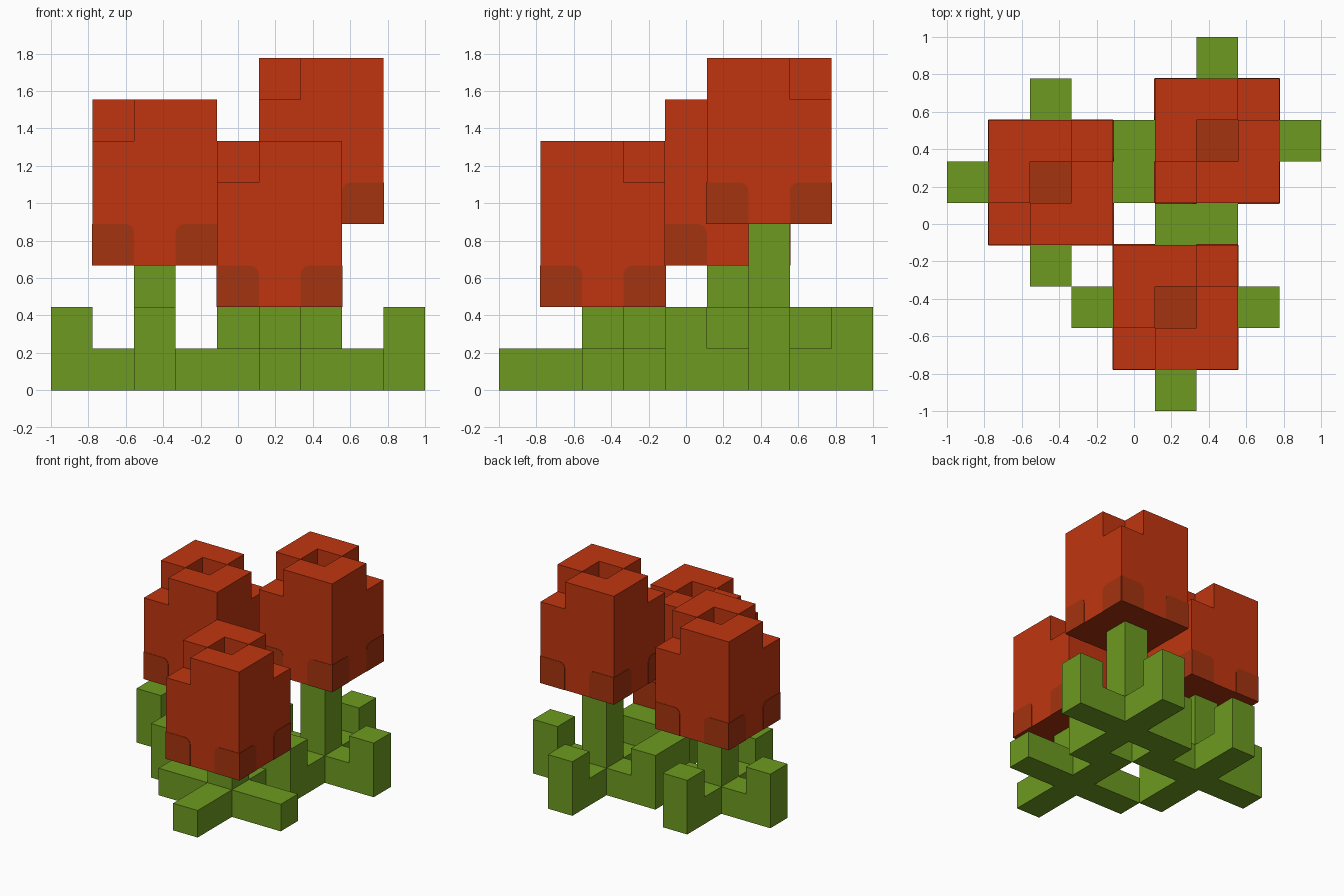
import bpy, bmesh, math
from mathutils import Vector, Matrix

cube = bpy.data.objects.get("Cube")
if cube:
    bpy.data.objects.remove(cube, do_unlink=True)

U = 2 / 9  # edge of one block


def material(name, rgb):
    m = bpy.data.materials.new(name)
    m.use_nodes = True
    m.diffuse_color = (*rgb, 1)
    bsdf = next(n for n in m.node_tree.nodes if n.type == 'BSDF_PRINCIPLED')
    bsdf.inputs["Base Color"].default_value = (*rgb, 1)
    return m


RED = material("petal red", (0.527, 0.036, 0.005))
DARK = material("dark petal red", (0.376, 0.033, 0.005))
GREEN = material("leaf green", (0.153, 0.323, 0.0144))


def make_object(name, bm, mats):
    mesh = bpy.data.meshes.new(name)
    bm.to_mesh(mesh)
    bm.free()
    for m in mats:
        mesh.materials.append(m)
    ob = bpy.data.objects.new(name, mesh)
    bpy.context.collection.objects.link(ob)
    return ob


def block_shell(cells):
    """Outer skin of a set of unit blocks, with flat areas merged."""
    bm = bmesh.new()
    verts = {}
    for c in cells:
        for axis in range(3):
            for side in (0, 1):
                n = list(c)
                n[axis] += 2 * side - 1
                if tuple(n) in cells:
                    continue
                ring = []
                for a, b in ((0, 0), (1, 0), (1, 1), (0, 1)):
                    p = list(c)
                    p[axis] += side
                    p[(axis + 1) % 3] += a
                    p[(axis + 2) % 3] += b
                    p = tuple(p)
                    if p not in verts:
                        verts[p] = bm.verts.new((p[0] * U - 1, p[1] * U - 1, p[2] * U))
                    ring.append(verts[p])
                bm.faces.new(ring if side else ring[::-1])
    bm.normal_update()
    bmesh.ops.dissolve_limit(bm, angle_limit=0.01, verts=bm.verts[:], edges=bm.edges[:])
    bm.normal_update()
    return bm


def leaves(name, cx, cy, raised):
    """Cross of four leaves; raised directions turn up at the tip."""
    cells = {(cx, cy, 0)}
    for dx, dy in ((1, 0), (-1, 0), (0, 1), (0, -1)):
        cells |= {(cx + dx * i, cy + dy * i, 0) for i in (1, 2)}
        if (dx, dy) in raised:
            cells.add((cx + dx * 2, cy + dy * 2, 1))
    make_object(name, block_shell(cells), [GREEN])


def bloom(name, cx, cy, base):
    """Cup of petals: hollow core, two opposite top corners cut away."""
    cells = {(cx + i, cy + j, base + k)
             for i in (-1, 0, 1) for j in (-1, 0, 1) for k in range(4)
             if not (i == j == 0 and k > 0) and not (k == 3 and i == j)}
    bm = block_shell(cells)
    for f in bm.faces:
        z = f.calc_center_median().z
        well = f.normal.z > 0.5 and abs(z - (base + 1) * U) < 0.01
        if well or f.normal.z < -0.5:
            f.material_index = 1
    make_object(name, bm, [RED, DARK])


def corner_patches(name, cx, cy, base):
    """Thin dark plates at the lower corners, rounded at the inner top."""
    bm = bmesh.new()
    r, half, t = 0.045, 1.5 * U, 0.003
    outline = [(half, 0), (half, U), (half - U + r, U)]
    outline += [(half - U + r - r * math.sin(a), U - r + r * math.cos(a))
                for a in (math.pi / 6, math.pi / 3, math.pi / 2)]
    outline.append((half - U, 0))
    centre = Vector(((cx + 0.5) * U - 1, (cy + 0.5) * U - 1, base * U))
    for q in range(4):
        turn = Matrix.Rotation(q * math.pi / 2, 3, 'Z')
        for s in (-1, 1):
            back, front = ([bm.verts.new(centre + turn @ Vector((s * x, -half - d, z)))
                            for x, z in outline] for d in (0, t))
            bm.faces.new(front)
            bm.faces.new(back[::-1])
            n = len(outline)
            for i in range(n):
                j = (i + 1) % n
                bm.faces.new((front[j], front[i], back[i], back[j]))
    bmesh.ops.recalc_face_normals(bm, faces=bm.faces[:])
    make_object(name, bm, [DARK])


# Three flowers: centre block, stem height, directions of upturned leaves
ALL = {(1, 0), (-1, 0), (0, 1), (0, -1)}
FLOWERS = [("front", 5, 2, 2, {(0, 1)}),
           ("side", 2, 5, 3, ALL),
           ("back", 6, 6, 4, ALL)]

for label, cx, cy, height, raised in FLOWERS:
    leaves(label + "_leaves", cx, cy, raised)
    stem = {(cx, cy, k) for k in range(1, height)}
    make_object(label + "_stem", block_shell(stem), [GREEN])
    bloom(label + "_bloom", cx, cy, height)
    corner_patches(label + "_bloom_patches", cx, cy, height)
